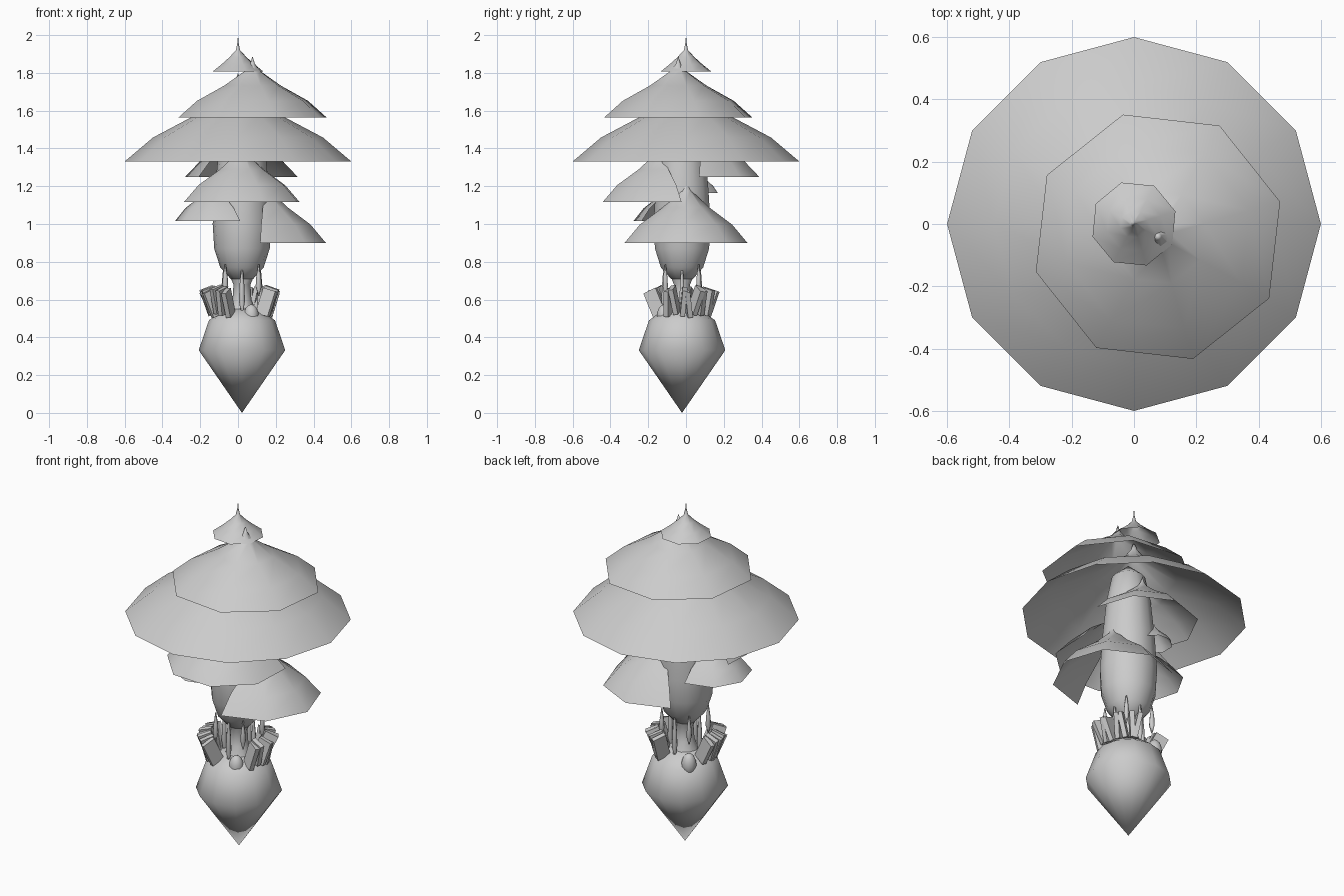
import bpy, bmesh, random
from math import sin, cos, radians, pi
from mathutils import Vector, Matrix

random.seed(4)
cube = bpy.data.objects.get("Cube")
if cube:
    bpy.data.objects.remove(cube, do_unlink=True)

grey = bpy.data.materials.new("plain_grey")
grey.use_nodes = True
grey.diffuse_color = (0.6, 0.6, 0.6, 1)
grey.node_tree.nodes["Principled BSDF"].inputs["Base Color"].default_value = (0.6, 0.6, 0.6, 1)


def finish(name, bm, angle=None):
    mesh = bpy.data.meshes.new(name)
    bmesh.ops.recalc_face_normals(bm, faces=bm.faces)
    bm.to_mesh(mesh)
    bm.free()
    mesh.materials.append(grey)
    obj = bpy.data.objects.new(name, mesh)
    bpy.context.collection.objects.link(obj)
    if angle:
        bpy.ops.object.select_all(action='DESELECT')
        obj.select_set(True)
        bpy.context.view_layer.objects.active = obj
        bpy.ops.object.shade_smooth_by_angle(angle=radians(angle))


def lathe(name, profile, centre, sides, start=0, span=360, angle=60):
    """Turn a (radius, z) profile about a vertical axis, fully or in part."""
    bm = bmesh.new()
    full = span == 360
    steps = sides if full else sides + 1
    rings = []
    for r, z in profile:
        if r == 0:
            tip = bm.verts.new((centre[0], centre[1], z))
            rings.append([tip] * steps)
        else:
            rings.append([])
            for i in range(steps):
                a = radians(start + span * i / sides)
                rings[-1].append(bm.verts.new((centre[0] + r * cos(a), centre[1] + r * sin(a), z)))
    for low, high in zip(rings, rings[1:]):
        for i in range(sides):
            j = (i + 1) % steps
            corners = []
            for v in (low[i], low[j], high[j], high[i]):
                if v not in corners:
                    corners.append(v)
            bm.faces.new(corners)
    finish(name, bm, angle)


def roof(name, centre, radius, z, height, sides, start=0, span=360):
    """Thin domed canopy with a drawn-up point."""
    shape = ((1, 0), (0.75, 0.27), (0.38, 0.52), (0.1, 0.76), (0.03, 0.88), (0, 1))
    lathe(name, [(radius * r, z + height * h) for r, h in shape], centre, sides, start, span)


def spike(name, bottom, top, width):
    """Slender root, thickest in the middle."""
    bottom, top = Vector(bottom), Vector(top)
    bm = bmesh.new()
    rings = []
    for t, w in ((0, 0.2), (0.3, 1), (0.6, 0.8), (1, 0.2)):
        c = bottom.lerp(top, t)
        rings.append([bm.verts.new((c.x + width * w * cos(i * pi / 3),
                                    c.y + width * w * sin(i * pi / 3), c.z)) for i in range(6)])
    for low, high in zip(rings, rings[1:]):
        for i in range(6):
            bm.faces.new((low[i], low[(i + 1) % 6], high[(i + 1) % 6], high[i]))
    bm.faces.new(rings[0])
    bm.faces.new(rings[-1])
    finish(name, bm, 60)


axis = (0.021, -0.021)

# Pointed rock at the foot
lathe("base_rock", [(0, 0), (0.229, 0.332), (0.175, 0.49), (0.1, 0.545), (0, 0.56)],
      axis, 12, angle=100)

# Narrow neck and trunk
lathe("neck", [(0.08, 0.53), (0.05, 0.6), (0.045, 0.68), (0.08, 0.76)], axis, 10)
lathe("trunk", [(0, 0.69), (0.06, 0.71), (0.115, 0.77), (0.147, 0.87), (0.155, 1.0),
                (0.142, 1.2), (0.12, 1.42), (0.09, 1.57), (0, 1.65)], axis, 14)

# Stacked canopies
roof("main_canopy", (0, 0), 0.6, 1.331, 0.47, 12)
roof("upper_canopy", (0.077, -0.041), 0.408, 1.564, 0.325, 8, 16)
lathe("top_canopy", [(0.139, 1.808), (0.09, 1.846), (0.045, 1.885), (0.012, 1.92),
                     (0.004, 1.955), (0, 2.0)], (0, 0), 8, 17)

# Part canopies fixed to the trunk: five sides of an octagon, each facing its own way
for name, centre, radius, z, height, start in (
        ("left_canopy", (0.14, 0), 0.326, 0.9, 0.36, -94),
        ("front_canopy", (0.02, -0.135), 0.325, 1.117, 0.33, 155),
        ("right_canopy", (-0.12, -0.065), 0.215, 1.015, 0.25, 83),
        ("back_canopy", (0.018, 0.09), 0.298, 1.25, 0.29, -4),
        ("small_back_canopy", (-0.075, 0.075), 0.1, 1.165, 0.13, 22)):
    roof(name, centre, radius, z, height, 5, start, 225)

# Roots hanging between trunk and rock
for i in range(8):
    a = i * pi / 4 - pi / 2
    r, low = (0.125, 0.62) if i % 2 else (0.095, 0.51)
    spike("root", (axis[0] + r * cos(a), axis[1] + r * sin(a), low),
          (axis[0] + r * cos(a), axis[1] + r * sin(a), 0.785), 0.016)

# Two fans of upright slabs leaning outwards
for name, facing in (("back_slab", 20), ("front_slab", 204)):
    for i in range(8):
        a = radians(facing - 44 + i * 12.5 + random.uniform(-4, 4))
        bm = bmesh.new()
        bmesh.ops.create_cube(bm, size=1)
        lean = radians(random.uniform(14, 28))
        place = (Matrix.Translation((axis[0] - 0.01, axis[1], 0.585 + random.uniform(-0.01, 0.015)))
                 @ Matrix.Rotation(a, 4, 'Z') @ Matrix.Translation((0.155, 0, 0))
                 @ Matrix.Rotation(random.uniform(-0.2, 0.2), 4, 'X')
                 @ Matrix.Rotation(lean, 4, 'Y')
                 @ Matrix.Diagonal((0.075, 0.026, 0.14, 1)))
        bmesh.ops.transform(bm, matrix=place, verts=bm.verts)
        finish(name, bm)

# Smooth stones resting on the rock
for x, y in ((-0.075, 0.08), (0.07, -0.115)):
    bm = bmesh.new()
    bmesh.ops.create_uvsphere(bm, u_segments=12, v_segments=8, radius=1)
    bmesh.ops.transform(bm, verts=bm.verts,
                        matrix=Matrix.Translation((x, y, 0.51)) @ Matrix.Diagonal((0.04, 0.04, 0.065, 1)))
    finish("stone", bm, 60)
